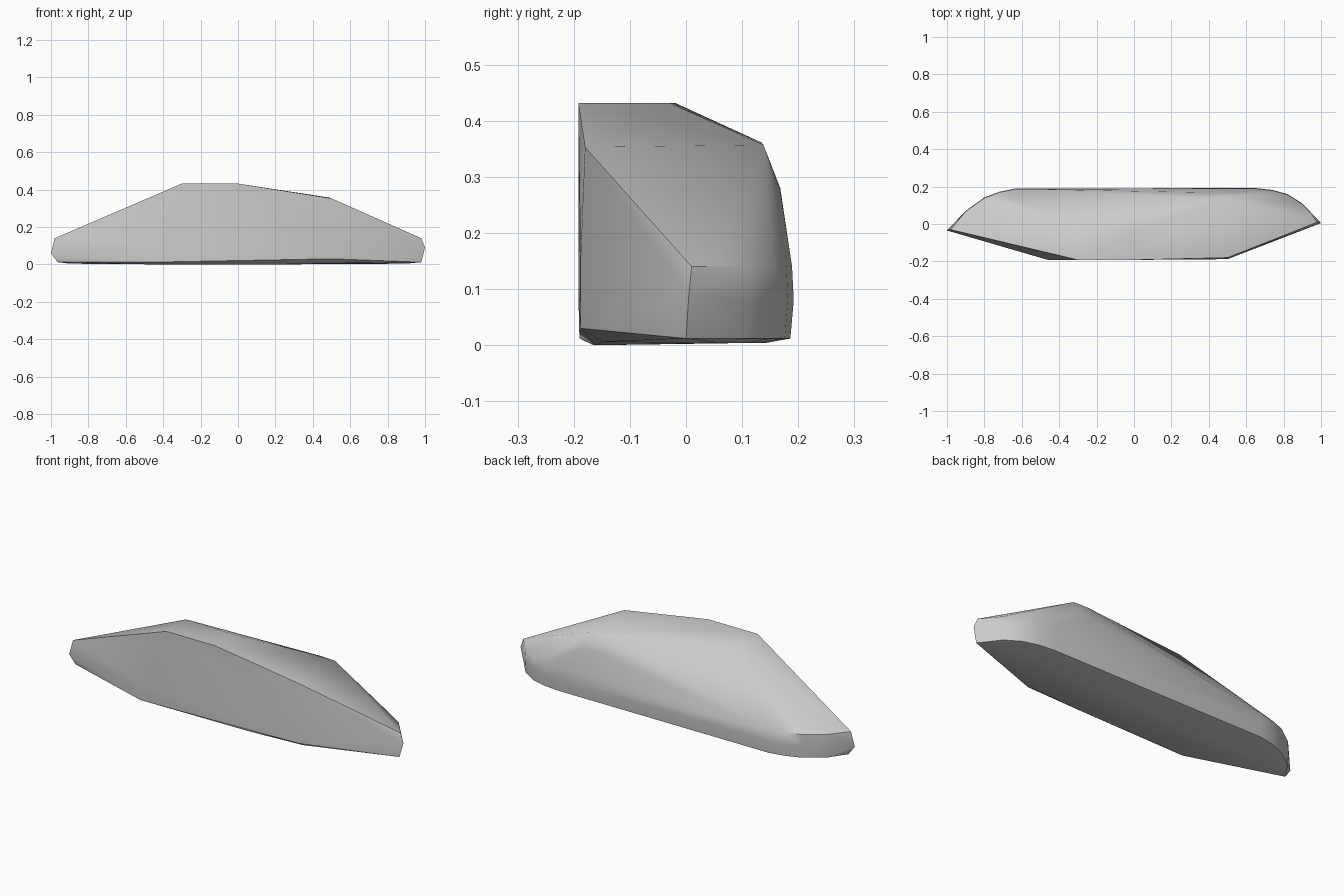
import bpy, bmesh, math

cube = bpy.data.objects.get("Cube")
if cube:
    bpy.data.objects.remove(cube, do_unlink=True)


def grey_material():
    mat = bpy.data.materials.new("stone grey")
    colour = (0.6, 0.6, 0.6, 1)
    mat.use_nodes = True
    mat.diffuse_color = colour
    mat.node_tree.nodes["Principled BSDF"].inputs["Base Color"].default_value = colour
    return mat


# Front face and underside edges, running from the right end to the left end
front_top = [(-.98, -.03, .14), (-.3, -.192, .432), (0, -.192, .432), (.5, -.18, .353), (.98, .01, .14)]
front_middle = [(-1, -.035, .06), (-.46, -.192, .1), (.5, -.188, .15), (1, .005, .09)]
front_bottom = [(-.965, -.03, .012), (-.46, -.19, .012), (.5, -.188, .03), (.98, 0, .012)]
floor_front = [(-.4, -.165, 0), (.2, -.16, 0), (.5, -.15, .006)]

# Top ridge with its raised back shoulder
ridge = [(-.3, -.02, .432), (0, -.03, .432), (.4, .135, .361), (.49, .138, .357)]
shoulder = [(.42, .168, .28), (.5, .168, .275)]

# Rounded back wall: one plan outline repeated at several heights
outline = [(-.9, .07), (-.8, .142), (-.72, .172), (-.63, .19),
           (.65, .192), (.74, .182), (.82, .16), (.9, .11)]


def back_rail(z, inset):
    return [(x, y - inset, z) for x, y in outline]


back_wall = back_rail(.14, .003) + back_rail(.08, 0) + back_rail(.012, .006) + back_rail(.004, .05)

# Wrap the edges in one convex body
bm = bmesh.new()
for p in front_top + front_middle + front_bottom + floor_front + ridge + shoulder + back_wall:
    bm.verts.new(p)
bmesh.ops.convex_hull(bm, input=bm.verts)
bmesh.ops.delete(bm, geom=[v for v in bm.verts if not v.link_faces], context='VERTS')
bmesh.ops.dissolve_limit(bm, angle_limit=math.radians(1), verts=bm.verts, edges=bm.edges)
bmesh.ops.recalc_face_normals(bm, faces=bm.faces)

mesh = bpy.data.meshes.new("rock_body")
bm.to_mesh(mesh)
bm.free()
mesh.materials.append(grey_material())
body = bpy.data.objects.new("rock_body", mesh)
bpy.context.collection.objects.link(body)

# Smooth rolling surfaces with crisp main edges
bpy.ops.object.select_all(action='DESELECT')
body.select_set(True)
bpy.context.view_layer.objects.active = body
bpy.ops.object.shade_smooth_by_angle(angle=math.radians(40))
